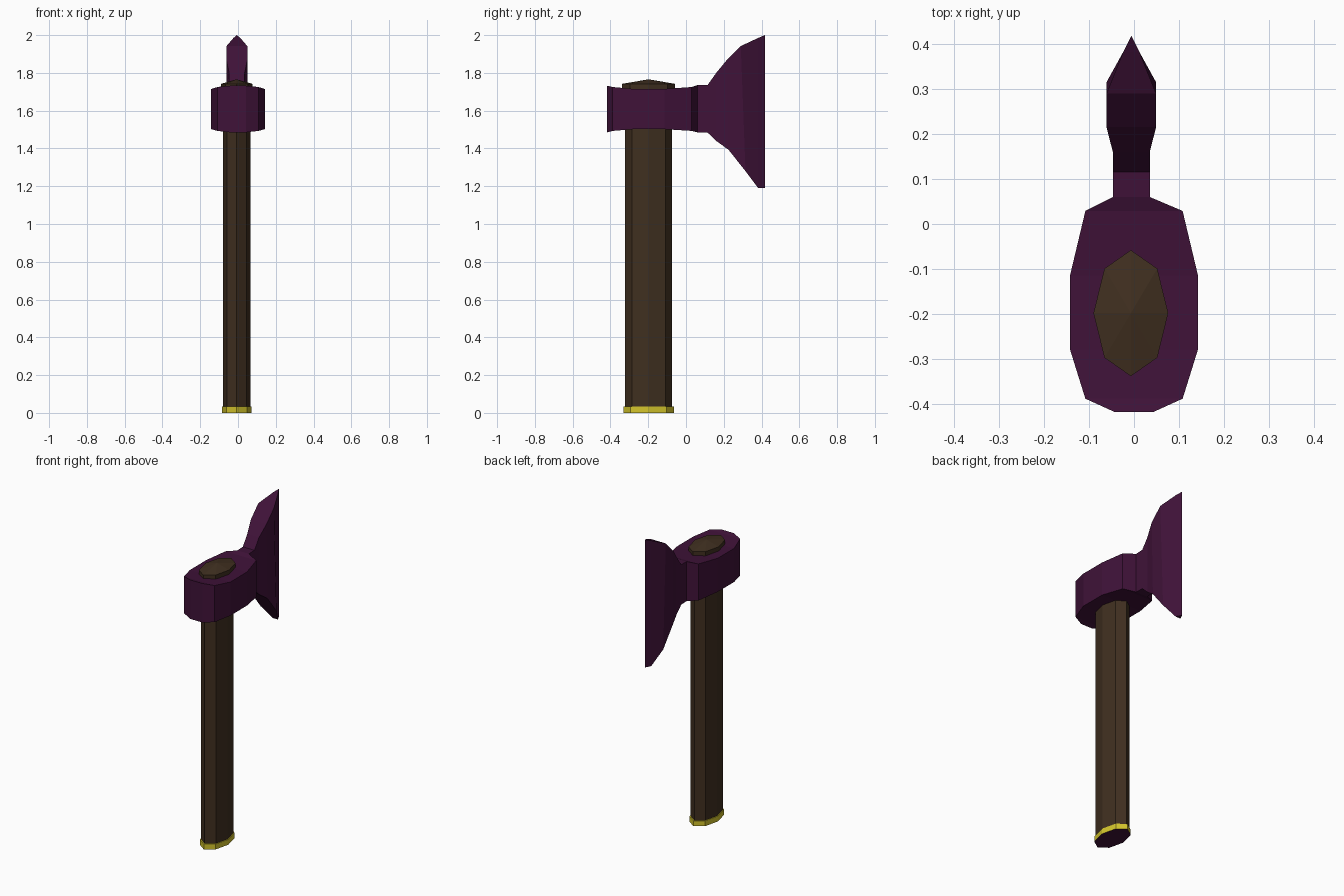
import bpy, bmesh, math

if "Cube" in bpy.data.objects:
    bpy.data.objects.remove(bpy.data.objects["Cube"])

def material(name, rgb):
    m = bpy.data.materials.new(name)
    m.diffuse_color = (*rgb, 1)
    m.use_nodes = True
    m.node_tree.nodes["Principled BSDF"].inputs["Base Color"].default_value = m.diffuse_color
    return m

PURPLE = material("purple_metal", (0.05, 0.006, 0.04))
BROWN = material("dark_wood", (0.05, 0.028, 0.014))
GOLD = material("gold", (0.65, 0.55, 0.025))
CX, CY = -0.007, -0.198

def finish(name, bm, *mats):
    bmesh.ops.remove_doubles(bm, verts=bm.verts, dist=1e-5)
    bmesh.ops.recalc_face_normals(bm, faces=bm.faces)
    me = bpy.data.meshes.new(name)
    bm.to_mesh(me)
    bm.free()
    for m in mats:
        me.materials.append(m)
    ob = bpy.data.objects.new(name, me)
    bpy.context.collection.objects.link(ob)
    return ob

def oval(bm, rx, ry, z):
    return [bm.verts.new((CX + rx * math.cos(i * math.pi / 4),
                          CY + ry * math.sin(i * math.pi / 4), z)) for i in range(8)]

def bridge(bm, a, b):
    n = len(a)
    for i in range(n):
        bm.faces.new((a[i], a[(i + 1) % n], b[(i + 1) % n], b[i]))

# Eight-sided oval handle
bm = bmesh.new()
low, high = oval(bm, 0.073, 0.125, 0.03), oval(bm, 0.073, 0.125, 1.72)
bridge(bm, low, high)
bm.faces.new(low)
bm.faces.new(high)
finish("handle", bm, BROWN)

# Pointed wooden end above the head
bm = bmesh.new()
low, high = oval(bm, 0.083, 0.14, 1.70), oval(bm, 0.083, 0.14, 1.742)
bridge(bm, low, high)
bm.faces.new(low)
apex = bm.verts.new((CX, CY, 1.766))
for i in range(8):
    bm.faces.new((high[i], high[(i + 1) % 8], apex))
finish("handle_top", bm, BROWN)

# Gold band with purple underside
bm = bmesh.new()
low, high = oval(bm, 0.078, 0.134, 0), oval(bm, 0.078, 0.134, 0.034)
bridge(bm, low, high)
bm.faces.new(high)
bm.faces.new(low).material_index = 1
finish("pommel_band", bm, GOLD, PURPLE)

# Axe head lofted from back to cutting edge:
# (y top, z top, y bottom, z bottom, half width, centre x)
stations = [
    (-0.418, 1.732, -0.418, 1.485, 0.042, 0),
    (-0.388, 1.725, -0.388, 1.493, 0.108, 0),
    (-0.279, 1.715, -0.279, 1.502, 0.142, 0),
    (-0.114, 1.715, -0.114, 1.502, 0.142, 0),
    (0.029, 1.725, 0.029, 1.493, 0.108, 0),
    (0.06, 1.735, 0.06, 1.485, 0.041, -0.006),
    (0.115, 1.737, 0.115, 1.483, 0.041, -0.006),
    (0.16, 1.80, 0.16, 1.44, 0.041, -0.006),
    (0.215, 1.867, 0.225, 1.393, 0.055, -0.006),
    (0.29, 1.942, 0.315, 1.28, 0.055, -0.006),
    (0.382, 1.985, 0.382, 1.19, 0.018, -0.006),
]
bm = bmesh.new()
rings = []
for yt, zt, yb, zb, w, cx in stations:
    rings.append([bm.verts.new(p) for p in ((cx - w, yt, zt), (cx + w, yt, zt),
                                            (cx + w, yb, zb), (cx - w, yb, zb))])
for a, b in zip(rings, rings[1:]):
    bridge(bm, a, b)
bm.faces.new(rings[0])
tip, heel = bm.verts.new((-0.006, 0.418, 2.0)), bm.verts.new((-0.006, 0.418, 1.19))
a, b, c, d = rings[-1]
for f in ((a, b, tip), (c, d, heel), (b, c, heel, tip), (d, a, tip, heel)):
    bm.faces.new(f)
finish("axe_head", bm, PURPLE)
